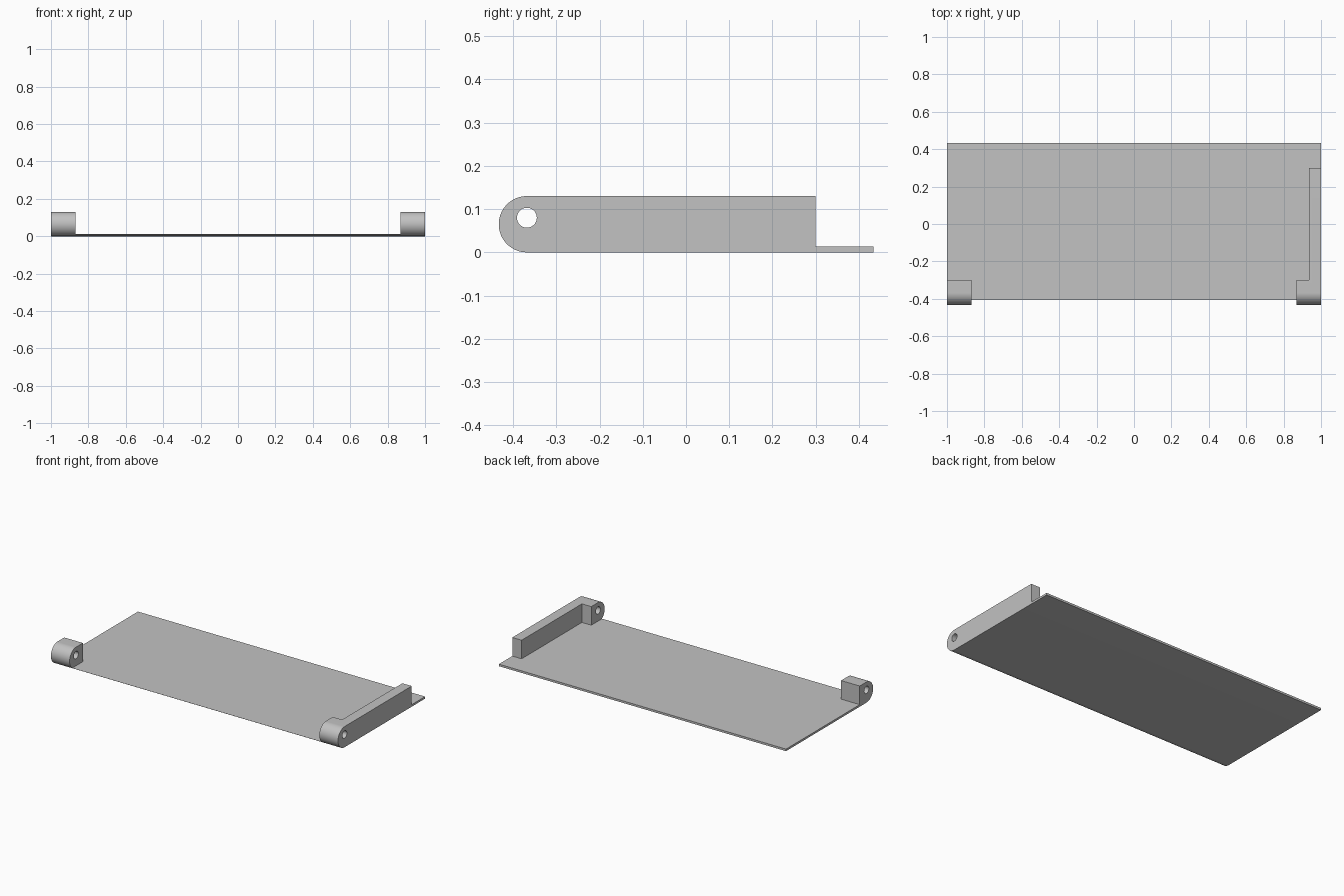
import bpy, bmesh, math

cube = bpy.data.objects.get("Cube")
if cube:
    bpy.data.objects.remove(cube, do_unlink=True)

# Main dimensions
FRONT, BACK = -0.433, 0.433
THICK, HEIGHT = 0.013, 0.13
R = HEIGHT / 2
AXIS_Y = FRONT + R
LUG_BACK, RAIL_BACK = -0.30, 0.30
LUG_W, RAIL_W = 0.13, 0.065

grey = bpy.data.materials.new("satin grey")
grey.use_nodes = True
colour = (0.54, 0.54, 0.54, 1)
grey.diffuse_color = colour
grey.node_tree.nodes["Principled BSDF"].inputs["Base Color"].default_value = colour


def nose(z0, z1, steps):
    """Points on the rounded front edge, between two heights."""
    a0, a1 = math.asin((z0 - R) / R), math.asin((z1 - R) / R)
    angles = [a0 + (a1 - a0) * i / steps for i in range(steps + 1)]
    return [(AXIS_Y - R * math.cos(a), R + R * math.sin(a)) for a in angles]


def extrude_x(name, profile, x0, x1):
    """Solid from a (y, z) profile swept along x."""
    bm = bmesh.new()
    face = bm.faces.new([bm.verts.new((x0, y, z)) for y, z in profile])
    swept = bmesh.ops.extrude_face_region(bm, geom=[face])["geom"]
    verts = [v for v in swept if isinstance(v, bmesh.types.BMVert)]
    bmesh.ops.translate(bm, vec=(x1 - x0, 0, 0), verts=verts)
    bmesh.ops.recalc_face_normals(bm, faces=bm.faces)
    mesh = bpy.data.meshes.new(name)
    bm.to_mesh(mesh)
    bm.free()
    mesh.materials.append(grey)
    obj = bpy.data.objects.new(name, mesh)
    bpy.context.collection.objects.link(obj)
    return obj


def activate(obj):
    bpy.ops.object.select_all(action="DESELECT")
    obj.select_set(True)
    bpy.context.view_layer.objects.active = obj


def cut(obj, cutter):
    cutter.hide_render = True
    mod = obj.modifiers.new("cut", "BOOLEAN")
    mod.operation, mod.solver, mod.object = "DIFFERENCE", "EXACT", cutter
    activate(obj)
    bpy.ops.object.modifier_apply(modifier=mod.name)
    bpy.data.objects.remove(cutter, do_unlink=True)


def bracket(name, back, x0, x1):
    """Round-nosed block standing on the plate, with a pin hole."""
    profile = nose(THICK, HEIGHT, 32) + [(back, HEIGHT), (back, THICK)]
    obj = extrude_x(name, profile, x0, x1)
    ring = [2 * math.pi * i / 40 for i in range(40)]
    hole = [(AXIS_Y + 0.023 * math.cos(a), 0.08 + 0.023 * math.sin(a)) for a in ring]
    cut(obj, extrude_x("hole_cutter", hole, x0 - 0.1, x1 + 0.1))
    return obj


# Thin plate whose front edge follows the nose curve
plate = extrude_x("base_plate",
                  nose(0, THICK, 10) + [(BACK, THICK), (BACK, 0)], -1, 1)

# Short lug on the right, lug with a long side rail on the left
right_lug = bracket("right_lug", LUG_BACK, -1, LUG_W - 1)
left_rail = bracket("left_lug_and_rail", RAIL_BACK, 1 - LUG_W, 1)

# Narrow the rail behind the left lug
notch = [(LUG_BACK, -0.1), (LUG_BACK, 0.3), (0.5, 0.3), (0.5, -0.1)]
cut(left_rail, extrude_x("rail_cutter", notch, 0.7, 1 - RAIL_W))

for part in (plate, right_lug, left_rail):
    activate(part)
    bpy.ops.object.shade_smooth_by_angle(angle=math.radians(30))
